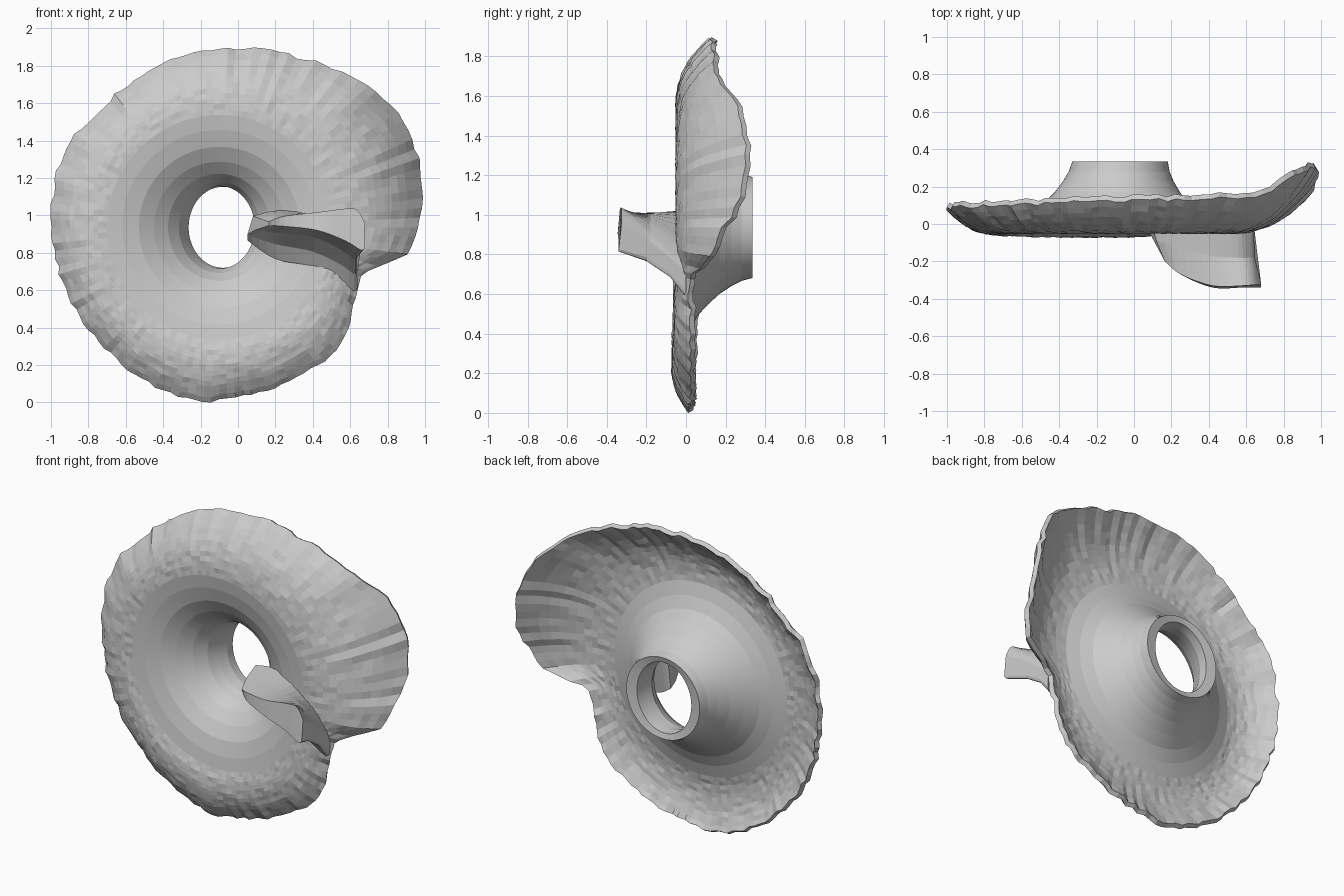
import bpy, math, random

if "Cube" in bpy.data.objects:
    bpy.data.objects.remove(bpy.data.objects["Cube"])

random.seed(4)
CX, CZ = -0.10, 0.94          # centre of the hole


def add_mesh(name, verts, faces):
    me = bpy.data.meshes.new(name)
    me.from_pydata(verts, [], faces)
    me.validate()
    ob = bpy.data.objects.new(name, me)
    bpy.context.collection.objects.link(ob)
    bpy.context.view_layer.objects.active = ob
    bpy.ops.object.mode_set(mode='EDIT')
    bpy.ops.mesh.select_all(action='SELECT')
    bpy.ops.mesh.normals_make_consistent(inside=False)
    bpy.ops.object.mode_set(mode='OBJECT')
    return ob


def lerp_table(table, a):
    for p, q in zip(table, table[1:]):
        if p[0] <= a <= q[0]:
            f = (a - p[0]) / (q[0] - p[0])
            return [u + (v - u) * f for u, v in zip(p[1:], q[1:])]


# Outer edge: angle, radius, depth of the rim (the spiral steps out near 345 degrees)
EDGE = [(0, 1.07, .19), (8, 1.10, .28), (19, 1.13, .30), (33, 1.13, .26),
        (42, 1.10, .17), (49, 1.07, .14), (66, 1.00, .13), (84, .965, .125),
        (96, .955, .12), (116, .92, .11), (137, .89, .095), (153, .93, .09),
        (170, .91, .08), (189, .89, .07), (206, .89, .04), (226, .89, .03),
        (263, .94, .01), (283, .91, .02), (300, .91, .02), (315, .91, .02),
        (328, .84, .02), (336, .81, .02), (343, .81, .03), (351.5, 1.01, .12),
        (360, 1.07, .19)]
# Funnel profiles: radius, depth
FRONT = [(.205, .325), (.20, .27), (.205, .21), (.23, .15), (.28, .085),
         (.35, .03), (.43, -.015), (.52, -.04), (.60, -.052)]
BACK = [(.60, -.005), (.52, .02), (.45, .055), (.39, .11), (.335, .17),
        (.295, .23), (.27, .28), (.255, .335)]
STEPS = 12


def ring_profile(deg):
    R, rim = lerp_table(EDGE, deg)
    R += random.uniform(-.012, .008)
    rim += random.uniform(-.010, .010)
    bulge = .028 * max(0, -math.sin(math.radians(deg + 15)))   # fuller at the bottom
    outer_f, outer_b = [], []
    for i in range(1, STEPS + 1):
        s = i / STEPS
        r = .60 + (R - .60) * s
        hump = bulge * 4 * s * (1 - s)
        wob = random.uniform(-.004, .004)
        y = -.052 + (rim + .052) * s ** 2.4 - hump + wob
        outer_f.append((r, y))
        outer_b.append((r - .015 * s, y + .047 + hump * .6 - .022 * s))
    return FRONT + outer_f + outer_b[::-1] + BACK


# Coiled disc with the flared tube through the middle
N = 132
verts, faces = [], []
for j in range(N):
    deg = 360 * j / N
    a = math.radians(deg)
    prof = ring_profile(deg)
    M = len(prof)
    for i, (r, y) in enumerate(prof):
        k = max(0, 1 - (r - .19) / .12) * .09     # hole is taller than wide
        if i > M - 4:
            k = 0
        shift = .025 * max(0, y - .05) / .28 if i > M - 7 or i < 2 else 0
        verts.append((CX + shift + r * (1 - k) * math.cos(a), y,
                      CZ + r * (1 + k) * math.sin(a)))
for j in range(N):
    for i in range(M):
        n, m = (j + 1) % N, (i + 1) % M
        faces.append((j * M + i, j * M + m, n * M + m, n * M + i))
add_mesh("coiled_disc", verts, faces)

# Forward lip, lofted between cross-sections running from the hole to the step;
# its upper side falls away to the disc towards the open right end
LIP = [
    [(.05, .08, .87), (.05, .03, .90), (.09, -.06, .925), (.165, -.19, .95),
     (.165, -.20, .97), (.12, -.09, .985), (.08, .06, 1.0)],
    [(.20, -.01, .77), (.20, -.07, .85), (.22, -.17, .91), (.25, -.27, .945),
     (.25, -.27, 1.0), (.23, -.12, 1.015), (.22, .03, 1.03)],
    [(.40, -.04, .73), (.40, -.09, .81), (.41, -.20, .885), (.42, -.34, .925),
     (.42, -.33, 1.02), (.41, -.17, 1.01), (.40, -.01, 1.00)],
    [(.55, -.03, .65), (.55, -.09, .74), (.55, -.20, .82), (.57, -.34, .87),
     (.58, -.33, 1.04), (.56, -.18, .98), (.55, -.01, .88)],
    [(.62, -.01, .60), (.62, -.08, .69), (.62, -.20, .77), (.655, -.34, .82),
     (.64, -.325, 1.03), (.625, -.18, .92), (.62, .00, .77)],
    [(.64, .00, .62), (.635, -.08, .71), (.635, -.20, .79), (.68, -.34, .83),
     (.68, -.325, .96), (.645, -.18, .87), (.64, .00, .72)],
]
K = len(LIP[0])


def spline(p0, p1, p2, p3, t):
    return tuple(.5 * (2 * b + (c - a) * t + (2 * a - 5 * b + 4 * c - d) * t * t
                       + (3 * b - a - 3 * c + d) * t ** 3)
                 for a, b, c, d in zip(p0, p1, p2, p3))


SUB = 4
sections = []
for i in range(len(LIP) - 1):
    q = [LIP[max(0, min(len(LIP) - 1, i + o))] for o in (-1, 0, 1, 2)]
    for s in range(SUB):
        sections.append([spline(*[sec[k] for sec in q], s / SUB) for k in range(K)])
sections.append(LIP[-1])
verts = [p for sec in sections for p in sec]
faces = [(i * K + k, i * K + (k + 1) % K, (i + 1) * K + (k + 1) % K, (i + 1) * K + k)
         for i in range(len(sections) - 1) for k in range(K)]
faces += [tuple(range(K)), tuple(range(len(verts) - K, len(verts)))]
add_mesh("forward_lip", verts, faces)

# Stand on the ground
obs = list(bpy.context.collection.objects)
low = min(v.co.z for o in obs for v in o.data.vertices)
for o in obs:
    for v in o.data.vertices:
        v.co.z -= low
